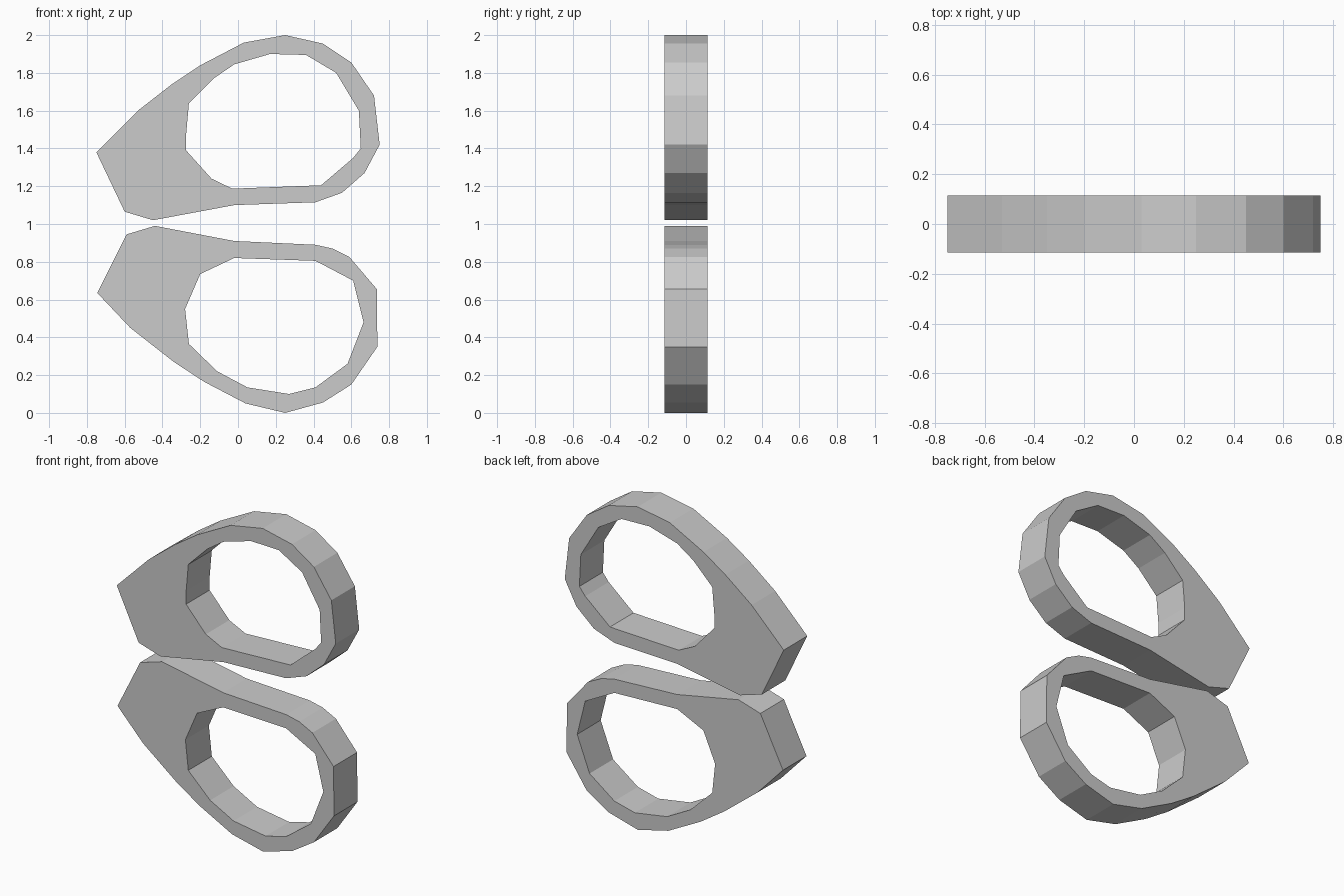
import bpy, bmesh
from mathutils import Vector

HALF = 0.115  # half thickness in y


def ring_plate(name, outer, hole):
    """Flat plate with a hole: fill between two outlines, then extrude along y."""
    bm = bmesh.new()
    edges = []
    for loop in (outer, hole):
        vs = [bm.verts.new((x, -HALF, z)) for x, z in loop]
        edges += [bm.edges.new((vs[i - 1], vs[i])) for i in range(len(vs))]
    bmesh.ops.triangle_fill(bm, use_beauty=True, use_dissolve=False,
                            edges=edges, normal=Vector((0, -1, 0)))
    ext = bmesh.ops.extrude_face_region(bm, geom=bm.faces[:], use_keep_orig=True)
    moved = [g for g in ext["geom"] if isinstance(g, bmesh.types.BMVert)]
    bmesh.ops.translate(bm, verts=moved, vec=(0, 2 * HALF, 0))
    bmesh.ops.recalc_face_normals(bm, faces=bm.faces[:])
    mesh = bpy.data.meshes.new(name)
    bm.to_mesh(mesh)
    bm.free()
    obj = bpy.data.objects.new(name, mesh)
    bpy.context.collection.objects.link(obj)
    return obj


# Upper finger loop
ring_plate(
    "upper_handle",
    [(-0.75, 1.38), (-0.53, 1.60), (-0.35, 1.74), (-0.20, 1.84), (0.03, 1.96),
     (0.25, 2.0), (0.45, 1.955), (0.60, 1.855), (0.72, 1.68), (0.75, 1.42),
     (0.67, 1.27), (0.55, 1.165), (0.41, 1.115), (-0.02, 1.10),
     (-0.45, 1.02), (-0.60, 1.065)],
    [(-0.26, 1.64), (-0.13, 1.77), (-0.02, 1.845), (0.17, 1.90), (0.36, 1.895),
     (0.52, 1.80), (0.64, 1.60), (0.65, 1.40), (0.61, 1.35), (0.44, 1.205),
     (-0.03, 1.187), (-0.14, 1.24), (-0.275, 1.39), (-0.275, 1.47)])

# Lower finger loop
ring_plate(
    "lower_handle",
    [(-0.745, 0.635), (-0.57, 0.45), (-0.34, 0.27), (-0.18, 0.165), (0.04, 0.05),
     (0.25, 0.0), (0.45, 0.055), (0.60, 0.15), (0.738, 0.35), (0.735, 0.655),
     (0.59, 0.825), (0.50, 0.87), (0.41, 0.89), (-0.02, 0.91),
     (-0.44, 0.99), (-0.59, 0.945)],
    [(-0.26, 0.365), (-0.11, 0.22), (0.05, 0.135), (0.27, 0.10), (0.41, 0.135),
     (0.58, 0.26), (0.665, 0.48), (0.61, 0.70), (0.41, 0.805), (-0.02, 0.82),
     (-0.20, 0.735), (-0.28, 0.55)])
